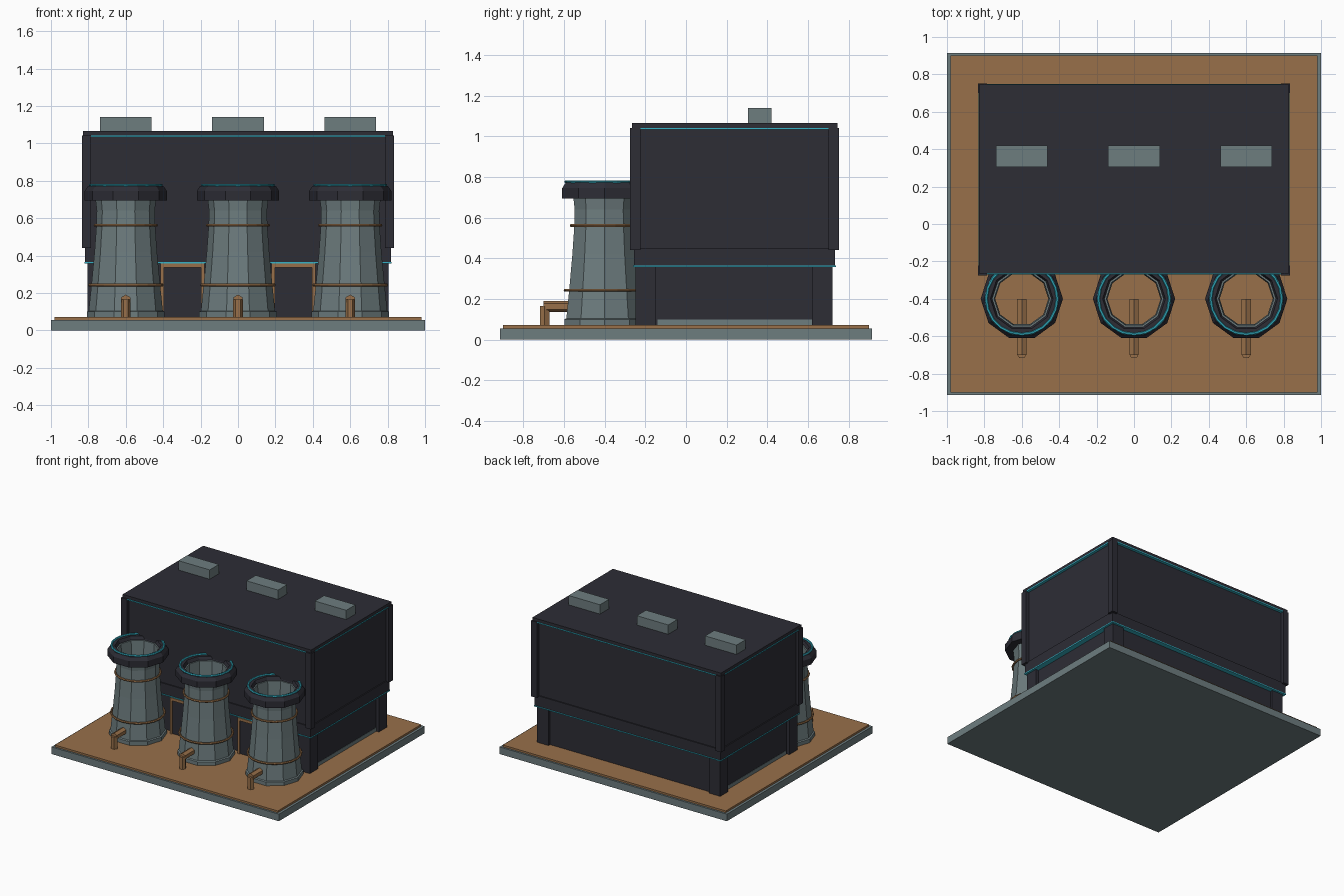
import bpy, math

if "Cube" in bpy.data.objects:
    bpy.data.objects.remove(bpy.data.objects["Cube"])


def mat(name, rgb):
    m = bpy.data.materials.new(name)
    m.diffuse_color = (*rgb, 1)
    m.use_nodes = True
    m.node_tree.nodes["Principled BSDF"].inputs["Base Color"].default_value = m.diffuse_color
    return m


GREY = mat("grey concrete", (0.155, 0.205, 0.213))
DARK = mat("dark cladding", (0.026, 0.026, 0.036))
BROWN = mat("copper brown", (0.315, 0.162, 0.068))
CYAN = mat("cyan trim", (0.035, 0.45, 0.57))


def mesh(name, verts, faces, m):
    me = bpy.data.meshes.new(name)
    me.from_pydata(verts, [], faces)
    me.materials.append(m)
    ob = bpy.data.objects.new(name, me)
    bpy.context.collection.objects.link(ob)
    return ob


def box(name, x0, x1, y0, y1, z0, z1, m):
    v = [(x, y, z) for z in (z0, z1) for x, y in ((x0, y0), (x1, y0), (x1, y1), (x0, y1))]
    f = [(3, 2, 1, 0), (4, 5, 6, 7)] + [(i, (i + 1) % 4, 4 + (i + 1) % 4, 4 + i) for i in range(4)]
    return mesh(name, v, f, m)


def lathe(name, x, y, profile, sides, m):
    """Spin a closed (radius, height) outline, counter-clockwise, about a vertical axis."""
    n = len(profile)
    v, f = [], []
    for i in range(sides):
        a = 2 * math.pi * i / sides
        v += [(x + r * math.cos(a), y + r * math.sin(a), z) for r, z in profile]
        j = (i + 1) % sides
        f += [(i * n + k, j * n + k, j * n + (k + 1) % n, i * n + (k + 1) % n) for k in range(n)]
    return mesh(name, v, f, m)


def ring(name, x, y, r, z, t, sides, m):
    prof = [(r + t * math.cos(k * math.pi / 3), z + t * math.sin(k * math.pi / 3)) for k in range(6)]
    return lathe(name, x, y, prof, sides, m)


def pipe(name, loc, r, length, rot, m):
    bpy.ops.mesh.primitive_cylinder_add(vertices=6, radius=r, depth=length, location=loc, rotation=rot)
    ob = bpy.context.object
    ob.name = name
    ob.data.materials.append(m)
    return ob


# Ground slab and paved top
box("base_slab", -1, 1, -0.915, 0.915, 0, 0.056, GREY)
box("base_paving", -0.98, 0.98, -0.9, 0.9, 0.056, 0.071, BROWN)

# Lower storey: recessed wall, plinth and corner posts
box("lower_wall", -0.78, 0.78, -0.225, 0.70, 0.07, 0.37, DARK)
box("plinth", -0.782, 0.782, -0.14, 0.62, 0.07, 0.1, GREY)
for sx in (-1, 1):
    xa, xb = sorted((sx * 0.805, sx * 0.705))
    for y0 in (-0.248, 0.62):
        box("lower_post", xa, xb, y0, y0 + 0.1, 0.07, 0.365, DARK)

# Upper storey: skirt, walls, corner pillars and roof
box("glow_strip_lower", -0.822, 0.822, -0.26, 0.737, 0.358, 0.366, CYAN)
box("skirt", -0.818, 0.818, -0.256, 0.733, 0.366, 0.45, DARK)
box("upper_wall", -0.81, 0.81, -0.248, 0.725, 0.45, 1.04, DARK)
for sx in (-1, 1):
    xa, xb = sorted((sx * 0.835, sx * 0.785))
    for y0 in (-0.275, 0.70):
        box("corner_pillar", xa, xb, y0, y0 + 0.052, 0.44, 1.042, DARK)
box("roof", -0.828, 0.828, -0.265, 0.745, 1.042, 1.066, DARK)
box("glow_strip_front_back", -0.785, 0.785, -0.27, 0.748, 1.033, 1.042, CYAN)
box("glow_strip_sides", -0.831, 0.831, -0.223, 0.70, 1.033, 1.042, CYAN)

# Framed doors between the towers
for x in (-0.297, 0.297):
    box("door_panel", x - 0.1, x + 0.1, -0.256, -0.22, 0.07, 0.34, DARK)
    for s in (-1, 1):
        xa, xb = sorted((x + s * 0.098, x + s * 0.117))
        box("door_jamb", xa, xb, -0.265, -0.22, 0.07, 0.358, BROWN)
    box("door_lintel", x - 0.1, x + 0.1, -0.265, -0.22, 0.336, 0.358, BROWN)

# Cooling towers with hoops, rims and drain pipes; roof vents behind
TY = -0.4
BODY = [(0.208, 0.07), (0.208, 0.1), (0.198, 0.105), (0.182, 0.26), (0.167, 0.42),
        (0.157, 0.56), (0.155, 0.64), (0.162, 0.70), (0.162, 0.745),
        (0.148, 0.745), (0.142, 0.64), (0.152, 0.42), (0.183, 0.07)]
RIM = [(0.158, 0.695), (0.22, 0.695), (0.22, 0.745), (0.202, 0.772), (0.168, 0.772), (0.158, 0.75)]
for x in (-0.6, 0, 0.6):
    lathe("tower_shell", x, TY, BODY, 10, GREY)
    lathe("tower_rim", x, TY, RIM, 10, DARK)
    ring("tower_glow_ring", x, TY, 0.19, 0.777, 0.008, 20, CYAN)
    ring("tower_upper_hoop", x, TY, 0.164, 0.562, 0.008, 20, BROWN)
    ring("tower_lower_hoop", x, TY, 0.194, 0.243, 0.008, 20, BROWN)
    pipe("drain_pipe", (x, -0.55, 0.163), 0.028, 0.3, (math.pi / 2, 0, 0), BROWN)
    pipe("drain_downpipe", (x, -0.695, 0.118), 0.026, 0.096, (0, 0, math.pi / 6), BROWN)
    box("roof_vent", x - 0.138, x + 0.138, 0.305, 0.42, 1.06, 1.14, GREY)
